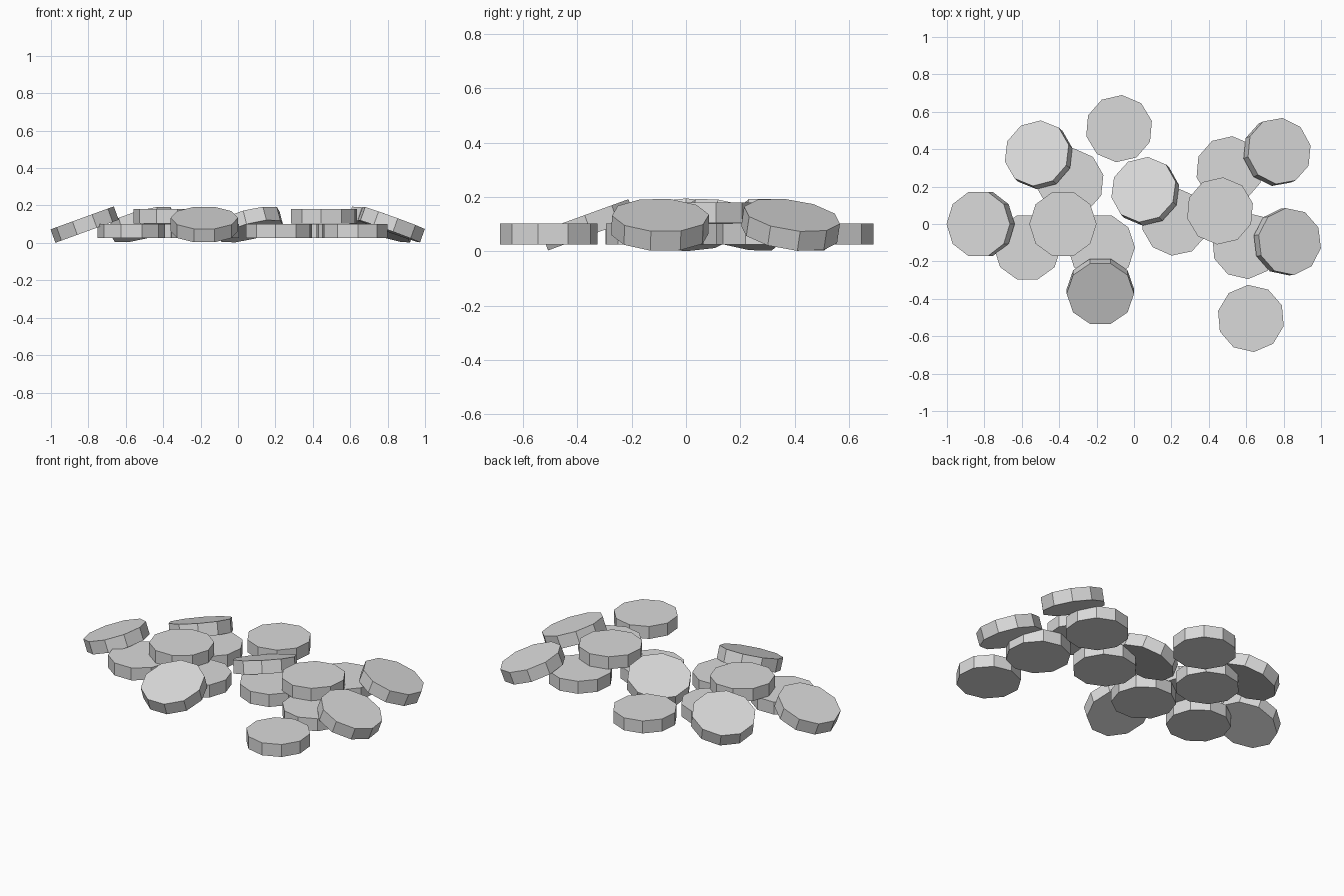
import bpy
from math import radians, cos, sin
from mathutils import Matrix, Vector

cube = bpy.data.objects.get("Cube")
if cube:
    bpy.data.objects.remove(cube, do_unlink=True)

RADIUS, THICKNESS, SIDES = 0.18, 0.076, 10
LOW, HIGH, LEAN_Z, LEAN = 0.064, 0.143, 0.098, radians(20)

# One grey for every disc
grey = bpy.data.materials.new("light_grey")
grey.use_nodes = True
colour = (0.7, 0.7, 0.7, 1)
grey.diffuse_color = colour
grey.node_tree.nodes["Principled BSDF"].inputs["Base Color"].default_value = colour


def disc(name, x, y, z, spin, lean_dir=None):
    """Ten-sided disc; spin turns its corners, lean_dir is its downhill heading."""
    bpy.ops.mesh.primitive_cylinder_add(vertices=SIDES, radius=RADIUS, depth=THICKNESS)
    ob = bpy.context.object
    ob.name = name
    # The primitive's first corner points along +y
    turn = Matrix.Rotation(radians(spin - 90), 4, 'Z')
    if lean_dir is not None:
        a = radians(lean_dir)
        turn = Matrix.Rotation(LEAN, 4, Vector((-sin(a), cos(a), 0))) @ turn
    ob.matrix_world = Matrix.Translation((x, y, z)) @ turn
    ob.data.materials.append(grey)


# Flat discs on the bottom layer: x, y, corner angle
for i, (x, y, spin) in enumerate([
        (-0.08, 0.51, 13), (0.625, -0.505, 23), (-0.57, -0.125, 0),
        (-0.175, -0.125, 0), (0.22, 0.01, 12), (0.51, 0.29, 13),
        (0.595, -0.115, 23), (-0.34, 0.225, 12)]):
    disc(f"bottom_disc_{i + 1}", x, y, LOW, spin)

# Flat discs resting on the bottom layer
for i, (x, y, spin) in enumerate([(0.46, 0.07, 13), (-0.38, 0, 0)]):
    disc(f"upper_disc_{i + 1}", x, y, HIGH, spin)

# Discs leaning on the pile: x, y, corner angle, downhill heading
for i, (x, y, spin, heading) in enumerate([
        (-0.82, 0, 0, 180), (-0.18, -0.36, 0, -90), (-0.51, 0.37, 13, 139),
        (0.06, 0.175, 12, 135), (0.765, 0.385, 11, 24), (0.82, -0.095, 25, 5)]):
    disc(f"leaning_disc_{i + 1}", x, y, LEAN_Z, spin, heading)
